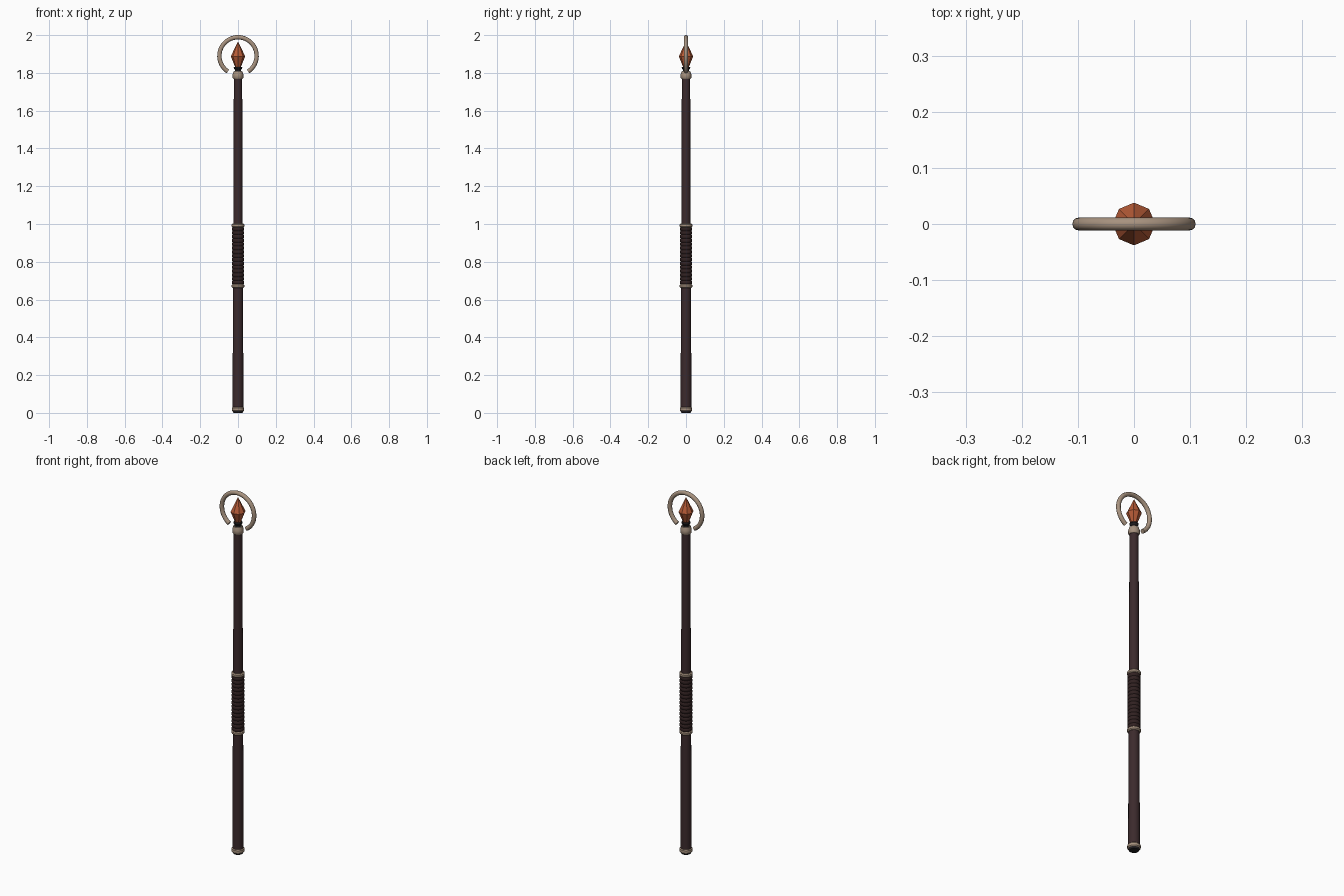
import bpy, math

if "Cube" in bpy.data.objects:
    bpy.data.objects.remove(bpy.data.objects["Cube"])

def mat(name, rgb):
    m = bpy.data.materials.new(name)
    m.diffuse_color = (*[(c / 255) ** 2.2 for c in rgb], 1)
    m.use_nodes = True
    m.node_tree.nodes["Principled BSDF"].inputs["Base Color"].default_value = m.diffuse_color
    return m

WOOD = mat("dark wood", (62, 46, 48))
LEATHER = mat("dark leather", (52, 38, 38))
BRONZE = mat("pale bronze", (166, 145, 126))
IRON = mat("black iron", (38, 36, 38))
CRYSTAL = mat("orange crystal", (182, 92, 58))

def make(name, verts, faces, material, smooth=True):
    me = bpy.data.meshes.new(name)
    me.from_pydata(verts, [], faces)
    me.materials.append(material)
    ob = bpy.data.objects.new(name, me)
    bpy.context.collection.objects.link(ob)
    if smooth:
        bpy.context.view_layer.objects.active = ob
        ob.select_set(True)
        bpy.ops.object.shade_smooth_by_angle(angle=math.radians(40))
        ob.select_set(False)
    return ob

def lathe(name, profile, material, n=16, smooth=True):
    """Revolve (radius, z) points round the z axis, capped at both ends."""
    v, f = [], []
    for r, z in profile:
        for i in range(n):
            a = 2 * math.pi * i / n
            v.append((r * math.cos(a), r * math.sin(a), z))
    for k in range(len(profile) - 1):
        for i in range(n):
            j = (i + 1) % n
            f.append((k * n + i, k * n + j, (k + 1) * n + j, (k + 1) * n + i))
    f.append(tuple(reversed(range(n))))
    f.append(tuple(range((len(profile) - 1) * n, len(profile) * n)))
    return make(name, v, f, material, smooth)

def band(name, z0, z1, r):
    b = 0.005
    return lathe(name, [(r - b, z0), (r, z0 + b), (r, z1 - b), (r - b, z1)], BRONZE)

# tapered shaft
lathe("shaft", [(0.029, 0.01), (0.022, 1.79)], WOOD)

# foot cap and bands
lathe("foot_cap", [(0.024, 0), (0.029, 0.008), (0.029, 0.014)], IRON)
band("foot_band", 0.008, 0.032, 0.033)
band("grip_band_lower", 0.662, 0.682, 0.034)
band("grip_band_upper", 0.982, 1.002, 0.034)

# wrapped grip: stacked cord coils
coils, z0, z1 = 15, 0.68, 0.984
step = (z1 - z0) / coils
profile = []
for i in range(coils):
    for t, r in ((0.0, 0.0285), (0.25, 0.032), (0.75, 0.032)):
        profile.append((r, z0 + (i + t) * step))
profile.append((0.0285, z1))
lathe("leather_grip", profile, LEATHER)

# head collar and crystal socket
lathe("head_collar", [(0.024, 1.768), (0.0285, 1.774), (0.0285, 1.792),
                      (0.023, 1.808)], BRONZE)
lathe("crystal_socket", [(0.02, 1.80), (0.016, 1.815), (0.023, 1.826),
                         (0.021, 1.832)], IRON)

# faceted crystal
lathe("crystal", [(0.011, 1.82), (0.038, 1.888), (0.0005, 1.966)], CRYSTAL, 8, False)

# open ring round the crystal, gap at the bottom
R, T, N, M, GAP = 0.0985, 0.0115, 48, 12, math.radians(33)
v, f = [], []
for i in range(N + 1):
    a = GAP + (2 * math.pi - 2 * GAP) * i / N
    for j in range(M):
        b = 2 * math.pi * j / M
        d = R + T * math.cos(b)
        v.append((d * math.sin(a), T * math.sin(b), 1.89 - d * math.cos(a)))
for i in range(N):
    for j in range(M):
        k = (j + 1) % M
        f.append((i * M + j, i * M + k, (i + 1) * M + k, (i + 1) * M + j))
f.append(tuple(reversed(range(M))))
f.append(tuple(range(N * M, (N + 1) * M)))
ring = make("open_ring", v, f, BRONZE)

# consistent outward normals
import bmesh
for ob in bpy.context.collection.objects:
    bm = bmesh.new()
    bm.from_mesh(ob.data)
    bmesh.ops.recalc_face_normals(bm, faces=bm.faces)
    bm.to_mesh(ob.data)
    bm.free()
